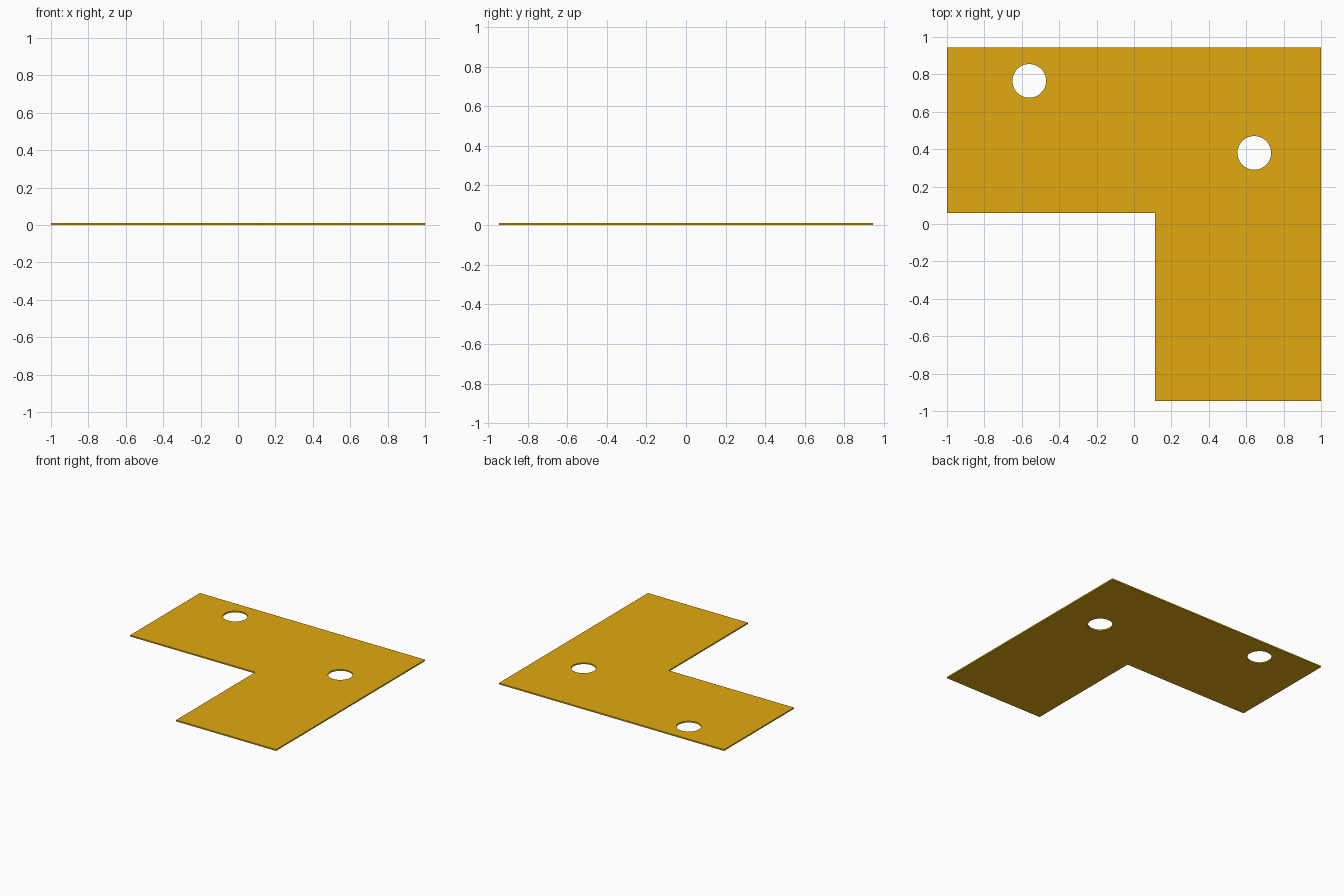
import bpy
import bmesh
from math import cos, sin, tau, radians

cube = bpy.data.objects.get("Cube")
if cube:
    bpy.data.objects.remove(cube, do_unlink=True)

THICKNESS = 0.011
HOLE_RADIUS = 0.09
OUTLINE = [(-1, 0.945), (-1, 0.06), (0.112, 0.06),
           (0.112, -0.945), (1, -0.945), (1, 0.945)]
HOLES = [(-0.56, 0.765), (0.643, 0.38)]


def add_loop(curve, points):
    spline = curve.splines.new("POLY")
    spline.points.add(len(points) - 1)
    for target, (x, y) in zip(spline.points, points):
        target.co = (x, y, 0, 1)
    spline.use_cyclic_u = True


def circle(cx, cy, radius, sides=64):
    angles = [tau * i / sides for i in range(sides)]
    return [(cx + radius * cos(a), cy + radius * sin(a)) for a in angles]


# Flat L-shaped profile with two round holes, extruded to sheet thickness
profile = bpy.data.curves.new("bracket_profile", "CURVE")
profile.dimensions = "2D"
profile.fill_mode = "BOTH"
profile.extrude = THICKNESS / 2
add_loop(profile, OUTLINE)
for x, y in HOLES:
    add_loop(profile, circle(x, y, HOLE_RADIUS))

plate = bpy.data.objects.new("corner_plate", profile)
plate.location.z = THICKNESS / 2
bpy.context.collection.objects.link(plate)
bpy.ops.object.select_all(action="DESELECT")
plate.select_set(True)
bpy.context.view_layer.objects.active = plate
bpy.ops.object.convert(target="MESH")
plate = bpy.context.object

# Weld the faces to the rims and tidy the normals
bm = bmesh.new()
bm.from_mesh(plate.data)
bmesh.ops.remove_doubles(bm, verts=bm.verts, dist=0.0001)
bmesh.ops.dissolve_limit(bm, angle_limit=radians(1), verts=bm.verts, edges=bm.edges)
bmesh.ops.triangulate(bm, faces=[f for f in bm.faces if len(f.verts) > 4])
bmesh.ops.recalc_face_normals(bm, faces=bm.faces)
bm.to_mesh(plate.data)
bm.free()
bpy.ops.object.shade_smooth_by_angle(angle=radians(30))

# Golden yellow finish
gold = bpy.data.materials.new("golden_yellow")
gold.use_nodes = True
color = (0.75, 0.40, 0.005, 1)
gold.diffuse_color = color
gold.node_tree.nodes["Principled BSDF"].inputs["Base Color"].default_value = color
plate.data.materials.clear()
plate.data.materials.append(gold)
